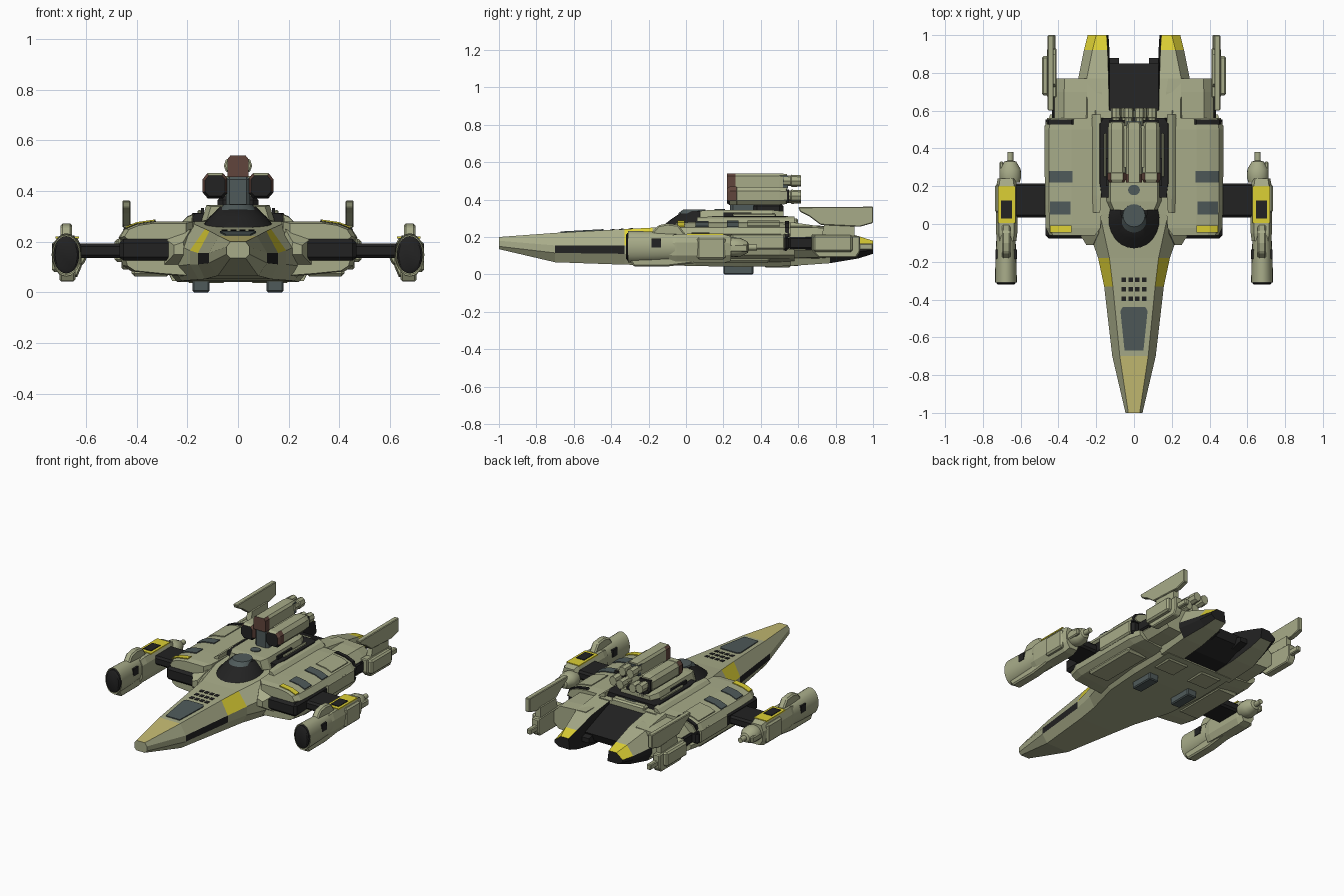
import bpy, bmesh, math
from mathutils import Vector

if "Cube" in bpy.data.objects:
    bpy.data.objects.remove(bpy.data.objects["Cube"])

def material(name, rgb):
    m = bpy.data.materials.new(name)
    m.diffuse_color = (*rgb, 1)
    m.use_nodes = True
    m.node_tree.nodes["Principled BSDF"].inputs["Base Color"].default_value = m.diffuse_color
    return m

OLIVE = material("olive hull", (.39, .41, .25))
BLACK = material("black", (.016, .016, .016))
YELLOW = material("yellow", (.72, .63, .035))
SLATE = material("slate", (.078, .102, .102))
BROWN = material("brown", (.12, .06, .045))
TAN = material("tan", (.56, .50, .17))

def loft(name, rings, mats, mirror=False, rule=None, bevel=0, smooth=False):
    """Skin closed rings of equal length; rule(centre, side index) picks the material."""
    mats = mats if isinstance(mats, list) else [mats]
    bm = bmesh.new()
    vs = [[bm.verts.new(p) for p in r] for r in rings]
    n = len(rings[0])
    for a, b in zip(vs, vs[1:]):
        for i in range(n):
            f = bm.faces.new((a[i], a[(i + 1) % n], b[(i + 1) % n], b[i]))
            if rule:
                f.material_index = rule(f.calc_center_median(), i)
    for k, r in ((-2, vs[0]), (-1, vs[-1])):
        f = bm.faces.new(r)
        if rule:
            f.material_index = rule(f.calc_center_median(), k)
    bmesh.ops.recalc_face_normals(bm, faces=bm.faces)
    me = bpy.data.meshes.new(name)
    bm.to_mesh(me)
    bm.free()
    for m in mats:
        me.materials.append(m)
    ob = bpy.data.objects.new(name, me)
    bpy.context.collection.objects.link(ob)
    if bevel:
        b = ob.modifiers.new("bevel", 'BEVEL')
        b.width, b.segments = bevel, 1
    if mirror:
        ob.modifiers.new("mirror", 'MIRROR').use_mirror_merge = False
    if smooth:
        bpy.ops.object.select_all(action='DESELECT')
        bpy.context.view_layer.objects.active = ob
        ob.select_set(True)
        bpy.ops.object.shade_smooth_by_angle(angle=math.radians(35))
    return ob

def box(name, x, y, z, mat, mirror=False, bevel=0):
    ring = lambda h: [(x[0], y[0], h), (x[1], y[0], h), (x[1], y[1], h), (x[0], y[1], h)]
    return loft(name, [ring(z[0]), ring(z[1])], mat, mirror, None, bevel)

def along_y(name, outline, stations, mat, mirror=False, rule=None):
    """Outline in x,z swept along y; a station is (y, scale) about the outline's centre."""
    c = sum((Vector(p) for p in outline), Vector((0, 0))) / len(outline)
    rings = [[(c.x + (x - c.x) * s, y, c.y + (z - c.y) * s) for x, z in outline] for y, s in stations]
    return loft(name, rings, mat, mirror, rule)

def along_x(name, outline, x, mat, mirror=True, bevel=0):
    return loft(name, [[(h, y, z) for y, z in outline] for h in x], mat, mirror, None, bevel)

def tube(name, x, z, stations, mat, mirror=True, n=20):
    """Elliptic tube along y; a station is (y, rx, rz)."""
    ang = [2 * math.pi * i / n for i in range(n)]
    return loft(name, [[(x + rx * math.cos(a), y, z + rz * math.sin(a)) for a in ang]
                       for y, rx, rz in stations], mat, mirror, smooth=True)

def plate(name, pts, mat, mirror=False, t=.006):
    return loft(name, [pts, [(x, y, z + t) for x, y, z in pts]], mat, mirror)

# main hull: (y, bottom half width, bottom z, mid half width, lower z, upper z, top half width, top z)
secs = [(-1, .03, .135, .045, .15, .18, .03, .20), (-.7, .08, .065, .115, .115, .155, .075, .222),
        (-.33, .13, .052, .158, .11, .155, .112, .242), (-.18, .155, .05, .19, .11, .165, .13, .25),
        (.05, .22, .045, .27, .10, .20, .18, .272), (.3, .24, .04, .29, .10, .21, .2, .29),
        (.6, .24, .045, .29, .10, .21, .2, .28)]
def hull_ring(s):
    y, wb, zb, wm, z1, z2, wt, zt = s
    half = [(wb, zb), (wm, z1), (wm, z2), (wt, zt)]
    return [(x, y, z) for x, z in half] + [(-x, y, z) for x, z in reversed(half)]
def hull_paint(c, i):
    if i in (1, 5) and -.7 < c.y < -.33:
        return 1
    if i in (2, 4) and -.33 < c.y < -.18:
        return 2
    return 3 if i == 3 and c.y < -.7 else 0
loft("main_hull", [hull_ring(s) for s in secs], [OLIVE, BLACK, YELLOW, TAN], rule=hull_paint)

# nose window and vents
nz = lambda y: .222 + (y + .7) * .054
plate("nose_window", [(x, y, nz(y)) for x, y in
      ((-.05, -.67), (.05, -.67), (.072, -.46), (.06, -.44), (-.06, -.44), (-.072, -.46))], SLATE)
for r in range(3):
    for x in (-.054, -.018, .018, .054):
        y = -.395 + r * .05
        plate("nose_vent", [(x + a, y + b, nz(y + b)) for a, b in
              ((-.012, -.012), (.012, -.012), (.012, .012), (-.012, .012))], BLACK, t=.003)

# tail prongs with black undersides and yellow tips
def prong(y, xi, xo, zb, zt):
    return [(xi, y, zb), (xo - .03, y, zb), (xo, y, zb + .3 * (zt - zb)),
            (xo, y, zb + .5 * (zt - zb)), (xo - .045, y, zt), (xi + .01, y, zt)]
def prong_paint(c, i):
    if i in (3, 4) and c.y > .92:
        return 2
    return 1 if i in (-1, 5) or (i in (1, 2) and c.y > .76) else 0
loft("tail_prong", [prong(.56, .12, .29, .045, .28), prong(.77, .125, .295, .06, .25),
     prong(.92, .13, .265, .085, .205), prong(1, .135, .245, .11, .18)],
     [OLIVE, BLACK, YELLOW], True, prong_paint)
along_x("tail_trough", [(.55, .275), (.66, .24), (.85, .17), (.83, .12), (.7, .06), (.55, .05)],
        (-.13, .13), BLACK, False)
along_x("trough_corner", [(.8, .17), (.88, .15), (.88, .12), (.8, .1)], (.08, .13), BLACK)

# canopy and upper deck
def oval(cx, cy, rx, ry, z, n=24):
    return [(cx + rx * math.cos(2 * math.pi * i / n), cy + ry * math.sin(2 * math.pi * i / n), z) for i in range(n)]
loft("canopy", [oval(0, .03, .15, .165, .25), oval(0, .045, .115, .125, .295), oval(0, .07, .07, .085, .338)],
     BLACK, smooth=True)
loft("canopy_glass", [oval(0, .03, .07, .075, .325), oval(0, .045, .058, .06, .346)], SLATE, smooth=True)
along_y("deck_base", [(-.2, .27), (.2, .27), (.18, .312), (-.18, .312)], [(.14, .95), (.22, 1), (.53, 1), (.56, .9)], BLACK)
along_y("deck_side", [(.18, .27), (.23, .27), (.2, .3), (.175, .31)], [(.06, .8), (.15, 1), (.58, 1)], OLIVE, True)
along_y("deck_top", [(-.145, .28), (.145, .28), (.125, .344), (-.125, .344)],
        [(.075, .85), (.12, 1), (.46, 1), (.52, .8)], OLIVE)
plate("deck_sensor", oval(0, .18, .032, .028, .343, 12), SLATE)
box("deck_rail", (.145, .16), (.25, .48), (.3, .325), OLIVE, True, .005)
box("deck_vent", (.135, .147), (.2, .35), (.305, .332), BLACK, True)
box("deck_tail_slat", (-.12, .12), (.54, .6), (.26, .3), OLIVE, False, .01)
box("deck_tail_slat_inset", (-.035, .035), (.5, .57), (.28, .304), SLATE)

# roof turret
box("turret_neck", (-.08, .08), (.36, .52), (.3, .385), BLACK, False, .02)
box("turret_stalk", (-.048, .048), (.235, .42), (.3, .46), SLATE, False, .015)
hexa = [(.045, .39), (.062, .372), (.118, .372), (.138, .395), (.138, .445), (.12, .468), (.06, .468), (.045, .45)]
def launch_paint(c, i):
    if i == -2:
        return 1
    return 2 if c.y < .27 and i in (3, 4, 6, 7) else (1 if c.y < .25 and i != 5 else 0)
along_y("side_launcher", hexa, [(.22, .85), (.235, 1.04), (.27, 1.04), (.272, 1), (.5, 1), (.54, .9)],
        [OLIVE, BLACK, BROWN], True, launch_paint)
along_y("top_launcher", [(-.042, .455), (.042, .455), (.042, .525), (.03, .54), (-.03, .54), (-.042, .525)],
        [(.22, 1), (.265, 1), (.5, 1), (.54, .9)], [OLIVE, BROWN], False,
        lambda c, i: 1 if c.y < .265 and i != 3 else 0)
box("launcher_cradle", (-.06, .06), (.3, .52), (.38, .46), OLIVE)
for x, z in ((.095, .42), (.028, .5), (.045, .41)):
    tube("launcher_exhaust", x, z, [(.52, .022, .028), (.56, .022, .028), (.565, .028, .033), (.615, .026, .03)],
         OLIVE, n=8)
box("launcher_collar", (.05, .13), (.535, .55), (.385, .455), BLACK, True)
box("launcher_top_collar", (-.04, .04), (.5, .545), (.46, .528), SLATE)

# shoulder wings: upper shell, black core, lower shell
along_y("shoulder_upper", [(.17, .2), (.455, .2), (.472, .215), (.45, .25), (.40, .27), (.33, .28), (.17, .28)],
        [(-.06, .8), (-.02, .96), (.1, 1), (.5, 1), (.56, .9)], OLIVE, True)
box("shoulder_core", (.17, .468), (-.076, .55), (.125, .21), BLACK, True, .015)
along_y("shoulder_lower", [(.17, .14), (.465, .14), (.455, .105), (.42, .082), (.3, .07), (.17, .06)],
        [(-.05, .85), (.02, 1), (.5, 1), (.58, .85)], OLIVE, True)
box("shoulder_side_panel", (.44, .474), (.24, .53), (.13, .22), OLIVE, True, .01)
along_y("shoulder_rear", [(.17, .08), (.38, .09), (.42, .13), (.42, .2), (.37, .25), (.17, .262)],
        [(.54, 1.02), (.7, 1), (.77, .93)], OLIVE, True)
along_y("shoulder_black_band", [(.31, .2), (.468, .2), (.452, .252), (.402, .274), (.33, .285), (.31, .27)],
        [(.528, 1), (.552, 1)], BLACK, True)
box("shoulder_rear_vent", (.3, .434), (.55, .68), (.135, .2), BLACK, True, .008)
along_y("shoulder_fairing", [(.15, .1), (.3, .1), (.3, .22), (.18, .262)], [(-.11, .3), (-.05, .85), (.06, 1)], OLIVE, True)

# painted shoulder pads lying on the sloped shoulder top
sz = lambda x: .281 - max(0, x - .33) * .143 - max(0, x - .40) * .257
def pad(name, x0, x1, y0, y1, mat):
    m = min(max(.4, x0), x1)
    for a, b in ((x0, m), (m, x1)):
        if b - a > .001:
            plate(name, [(a, y0, sz(a)), (b, y0, sz(b)), (b, y1, sz(b)), (a, y1, sz(a))], mat, True)
pad("slate_pad", .325, .45, .22, .28, SLATE)
pad("slate_pad", .335, .445, .05, .12, SLATE)
pad("yellow_pad", .33, .445, -.045, -.008, YELLOW)
pad("olive_pad", .33, .44, .33, .5, OLIVE)

# arms and outer pods
box("pod_arm", (.44, .64), (.035, .215), (.135, .192), BLACK, True, .012)
along_y("pod_body", [(.635, .06), (.7, .06), (.725, .1), (.73, .17), (.715, .215), (.635, .215), (.618, .18), (.618, .1)],
        [(-.09, .9), (-.05, 1), (.2, 1), (.24, .85)], OLIVE, True)
tube("pod_intake", .678, .148, [(-.3, .054, .078), (-.31, .058, .085), (-.2, .056, .082), (-.06, .05, .075)], OLIVE)
tube("pod_intake_cap", .678, .148, [(-.32, .044, .064), (-.314, .051, .074), (-.29, .05, .074)], BLACK)
along_x("pod_keel", [(-.3, .075), (-.28, .042), (-.1, .042), (.06, .062), (.06, .1), (-.3, .1)], (.642, .705), OLIVE, True, .008)
along_x("pod_crest", [(-.2, .2), (-.15, .262), (-.1, .272), (-.04, .265), (0, .21)], (.655, .7), OLIVE, True, .008)
along_x("pod_side_port", [(-.185, .145), (-.135, .145), (-.135, .192), (-.185, .192)], (.62, .734), BLACK)
box("pod_yellow_top", (.628, .72), (.005, .2), (.212, .22), YELLOW, True)
box("pod_black_square", (.645, .703), (.03, .125), (.218, .224), BLACK, True)
box("pod_side_panel", (.7, .735), (.06, .21), (.08, .2), OLIVE, True, .01)
tube("pod_gun", .655, .145, [(.22, .05, .045), (.25, .058, .052), (.29, .055, .05), (.33, .032, .03),
     (.335, .016, .016), (.38, .016, .016)], OLIVE)
box("pod_gun_side", (.69, .712), (.23, .33), (.12, .16), OLIVE, True, .006)

# rear fins
along_x("tail_fin", [(.6, .36), (1, .362), (1, .275), (.93, .255), (.72, .265), (.66, .31), (.61, .335)],
        (.425, .457), OLIVE, True, .004)
along_x("fin_post", [(.7, .1), (.9, .1), (.9, .27), (.74, .27)], (.415, .45), OLIVE)
along_x("fin_lower", [(.67, .13), (.71, .09), (.91, .09), (.93, .12), (.93, .205), (.67, .215)], (.41, .46), OLIVE, True, .006)
box("fin_pod", (.45, .488), (.68, .89), (.12, .21), OLIVE, True, .01)
box("fin_tail_spike", (.415, .445), (.9, 1), (.13, .165), OLIVE, True, .005)
box("fin_bracket", (.36, .43), (.64, .76), (.13, .2), BLACK, True)

# belly details
box("landing_foot", (.112, .18), (.2, .36), (0, .06), SLATE, True, .006)
box("belly_panel", (.05, .2), (.42, .56), (.036, .06), OLIVE, True, .008)
box("belly_wing_panel", (.27, .42), (.08, .45), (.062, .1), OLIVE, True, .012)
